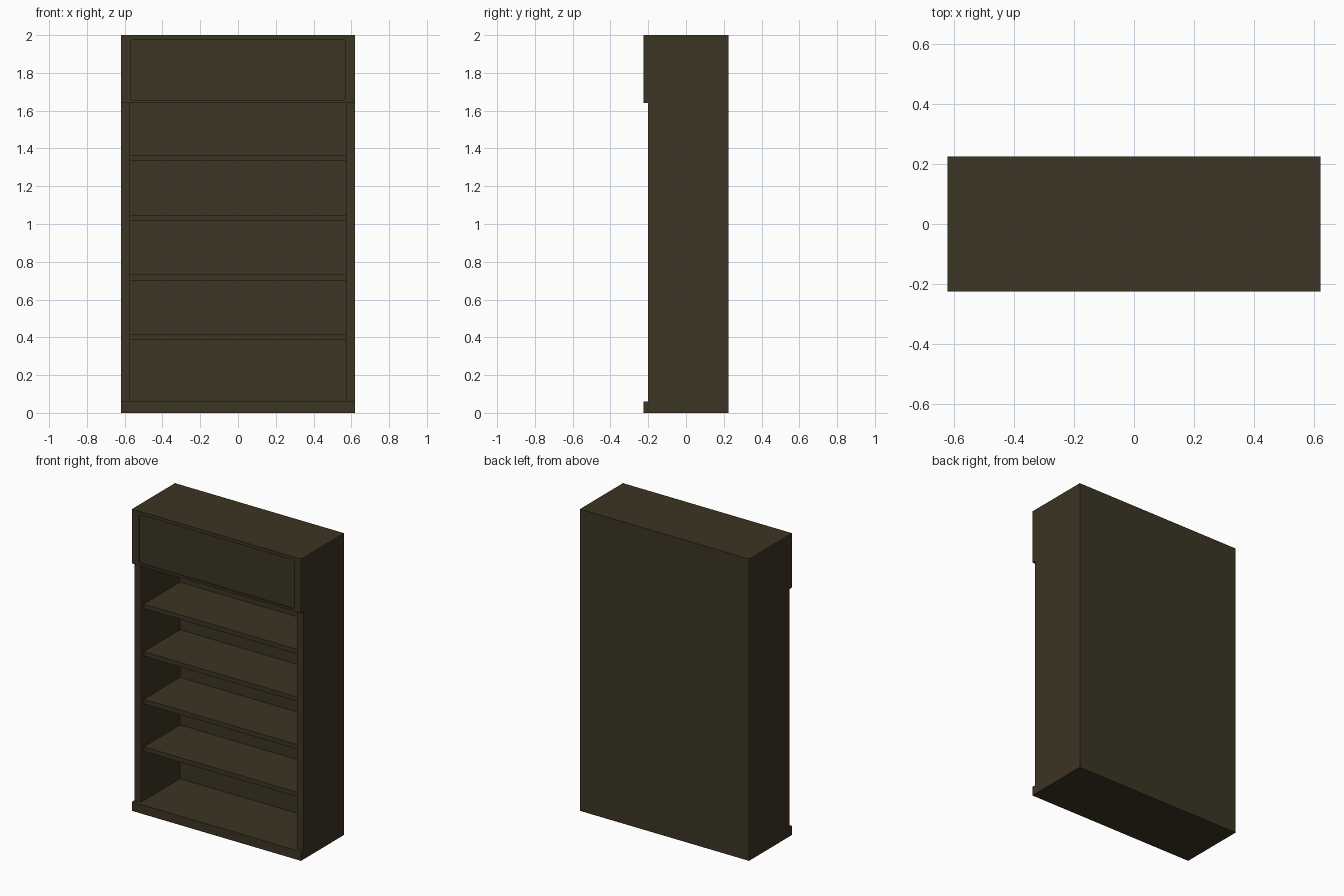
import bpy, bmesh, math

if "Cube" in bpy.data.objects:
    bpy.data.objects.remove(bpy.data.objects["Cube"])

wood = bpy.data.materials.new("dark_walnut")
wood.diffuse_color = (0.046, 0.035, 0.017, 1)
wood.use_nodes = True
wood.node_tree.nodes["Principled BSDF"].inputs["Base Color"].default_value = wood.diffuse_color


def extruded(name, pts, direction):
    """Closed prism: a planar outline pushed along a direction."""
    bm = bmesh.new()
    face = bm.faces.new([bm.verts.new(p) for p in pts])
    top = bmesh.ops.extrude_face_region(bm, geom=[face])
    verts = [g for g in top["geom"] if isinstance(g, bmesh.types.BMVert)]
    bmesh.ops.translate(bm, verts=verts, vec=direction)
    bmesh.ops.recalc_face_normals(bm, faces=bm.faces)
    me = bpy.data.meshes.new(name)
    bm.to_mesh(me)
    bm.free()
    me.materials.append(wood)
    ob = bpy.data.objects.new(name, me)
    bpy.context.collection.objects.link(ob)
    return ob


def box(name, x0, x1, y0, y1, z0, z1):
    return extruded(name, [(x0, y0, z0), (x1, y0, z0), (x1, y1, z0), (x0, y1, z0)],
                    (0, 0, z1 - z0))


def cut(target, cutter):
    m = target.modifiers.new(cutter.name, 'BOOLEAN')
    m.operation = 'DIFFERENCE'
    m.solver = 'EXACT'
    m.object = cutter
    cutter.hide_render = True
    cutter.hide_set(True)


W, D, H = 0.62, 0.225, 2.0        # half width, half depth, height
IN, FRONT, BACK = 0.572, -0.2, 0.21
FLOOR, CEIL = 0.06, 1.64

# Carcass: stepped side profile (plinth, set-back sides, header)
profile = [(D, 0), (-D, 0), (-D, FLOOR), (FRONT, FLOOR),
           (FRONT, CEIL), (-D, CEIL), (-D, H), (D, H)]
case = extruded("bookcase_carcass", [(-W, y, z) for y, z in profile], (2 * W, 0, 0))

# Shelf opening
cut(case, box("opening_cutter", -IN, IN, -0.4, BACK, FLOOR, CEIL))

# Shallow rounded recess in the header
r, hx, z0, z1 = 0.018, 0.57, 1.655, 1.978
outline = []
for cx, cz, a0 in ((hx - r, z1 - r, 0), (r - hx, z1 - r, 90),
                   (r - hx, z0 + r, 180), (hx - r, z0 + r, 270)):
    for i in range(5):
        a = math.radians(a0 + i * 22.5)
        outline.append((cx + r * math.cos(a), -0.3, cz + r * math.sin(a)))
cut(case, extruded("header_recess_cutter", outline, (0, 0.3 - D + 0.01, 0)))

# Four shelves
for i in range(4):
    z = 0.386 + i * 0.3155
    box(f"shelf_{i + 1}", -IN, IN, -0.17, BACK, z, z + 0.03)
